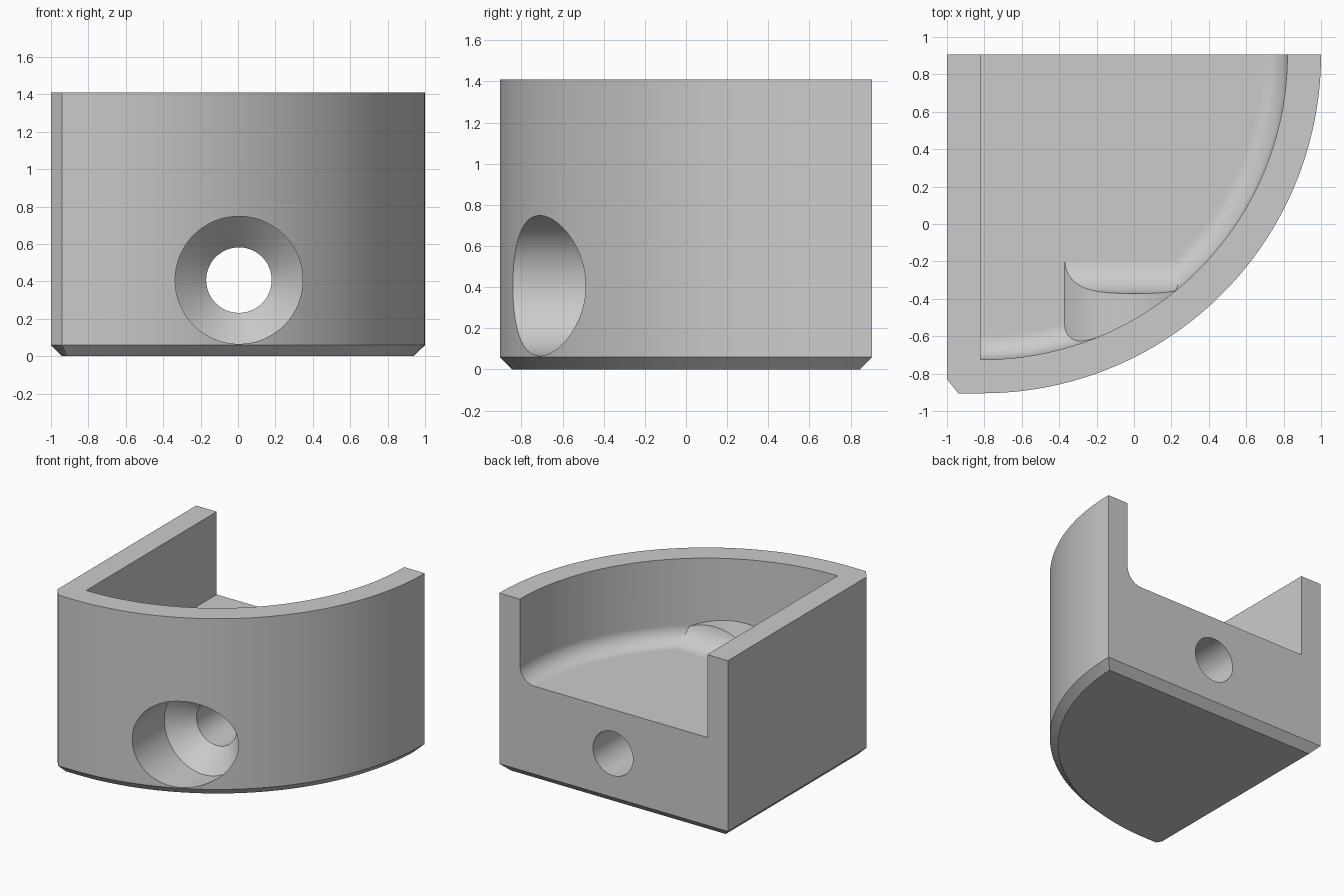
import bpy, bmesh
from math import sin, cos, pi, asin, radians

cube = bpy.data.objects.get("Cube")
if cube:
    bpy.data.objects.remove(cube, do_unlink=True)

CX, CY = -0.81, 0.905            # axis of the curved wall
OUTER, INNER = 1.81, 1.63        # wall radii
TOP, FLOOR = 1.41, 0.755
HOLE_X, HOLE_Z = 0.005, 0.407    # screw hole axis


def loft(name, rings):
    """Closed solid through rings that have equal point counts."""
    bm = bmesh.new()
    loops = [[bm.verts.new(p) for p in ring] for ring in rings]
    for a, b in zip(loops, loops[1:]):
        for i in range(len(a)):
            j = (i + 1) % len(a)
            bm.faces.new((a[i], a[j], b[j], b[i]))
    bm.faces.new(loops[0])
    bm.faces.new(loops[-1])
    bmesh.ops.recalc_face_normals(bm, faces=bm.faces)
    mesh = bpy.data.meshes.new(name)
    bm.to_mesh(mesh)
    bm.free()
    obj = bpy.data.objects.new(name, mesh)
    bpy.context.collection.objects.link(obj)
    return obj


def combine(target, tool, operation):
    """Apply a boolean and remove the tool."""
    mod = target.modifiers.new("boolean", "BOOLEAN")
    mod.operation, mod.solver, mod.object = operation, "EXACT", tool
    bpy.context.view_layer.objects.active = target
    bpy.ops.object.modifier_apply(modifier=mod.name)
    bpy.data.objects.remove(tool, do_unlink=True)


def arc(radius, start, end, n=96):
    return [(CX + radius * cos(start + (end - start) * i / n),
             CY + radius * sin(start + (end - start) * i / n)) for i in range(n + 1)]


def body_ring(z, inset):
    r = OUTER - inset
    pts = [(-1 + inset, CY - inset), (-1 + inset, -0.83 + 0.4 * inset),
           (-0.94 + 0.4 * inset, CY - r)]
    pts += arc(r, -pi / 2, -asin(inset / r))
    return [(x, y, z) for x, y in pts]


def cavity_ring(z, r):
    pts = [(-0.82, 1.2), (-0.82, CY - r)] + arc(r, -pi / 2, 0) + [(CX + r, 1.2)]
    return [(x, y, z) for x, y in pts]


def circle_ring(y, r, n=96):
    return [(HOLE_X + r * cos(2 * pi * i / n), y, HOLE_Z + r * sin(2 * pi * i / n))
            for i in range(n)]


# Outer body with chamfered bottom edge
body = loft("quarter_round_holder",
            [body_ring(0, 0.06), body_ring(0.06, 0), body_ring(TOP, 0)])

# Pocket open at the back, with a fillet where the curved wall meets the floor
F = 0.13
steps = [pi / 2 * i / 12 for i in range(13)]
rings = [cavity_ring(FLOOR + F * (1 - cos(a)), INNER - F * (1 - sin(a))) for a in steps]
pocket = loft("pocket_cutter", rings + [cavity_ring(TOP + 0.2, INNER)])

# Round hump over the screw recess, blending into the floor
B = 0.2
hump_side = [(-1.1, 0.3), (-1.1, 1.2), (-0.375, 1.2)]
hump_side += [(-0.375 + B * (1 - cos(a)), FLOOR - 0.001 + B * (1 - sin(a)))
              for a in [pi / 2 * i / 16 for i in range(17)]]
hump_side += [(-0.375 + B, 0.3)]
hump = loft("recess_hump", [[(x, y, z) for y, z in hump_side] for x in (-0.8, 0.8)])
combine(hump, loft("hump_round", [circle_ring(-1.3, 0.513), circle_ring(0.2, 0.513)]),
        "INTERSECT")
combine(pocket, hump, "DIFFERENCE")
combine(body, pocket, "DIFFERENCE")

# Countersunk screw hole running through to the back
screw_hole = loft("screw_hole_cutter",
                  [circle_ring(-1.2, 0.341), circle_ring(-0.44, 0.341),
                   circle_ring(-0.275, 0.175), circle_ring(1.2, 0.175)])
combine(body, screw_hole, "DIFFERENCE")

# Single grey finish
GREY = (0.6, 0.6, 0.6, 1)
mat = bpy.data.materials.new("plain_grey")
mat.use_nodes = True
mat.diffuse_color = GREY
mat.node_tree.nodes["Principled BSDF"].inputs["Base Color"].default_value = GREY
body.data.materials.clear()
body.data.materials.append(mat)
for poly in body.data.polygons:
    poly.material_index = 0

# Smooth shading with crisp edges and clean flat faces
bpy.ops.object.select_all(action="DESELECT")
body.select_set(True)
bpy.context.view_layer.objects.active = body
bpy.ops.object.shade_smooth_by_angle(angle=radians(30))
weighted = body.modifiers.new("flat_face_normals", "WEIGHTED_NORMAL")
weighted.keep_sharp = True
